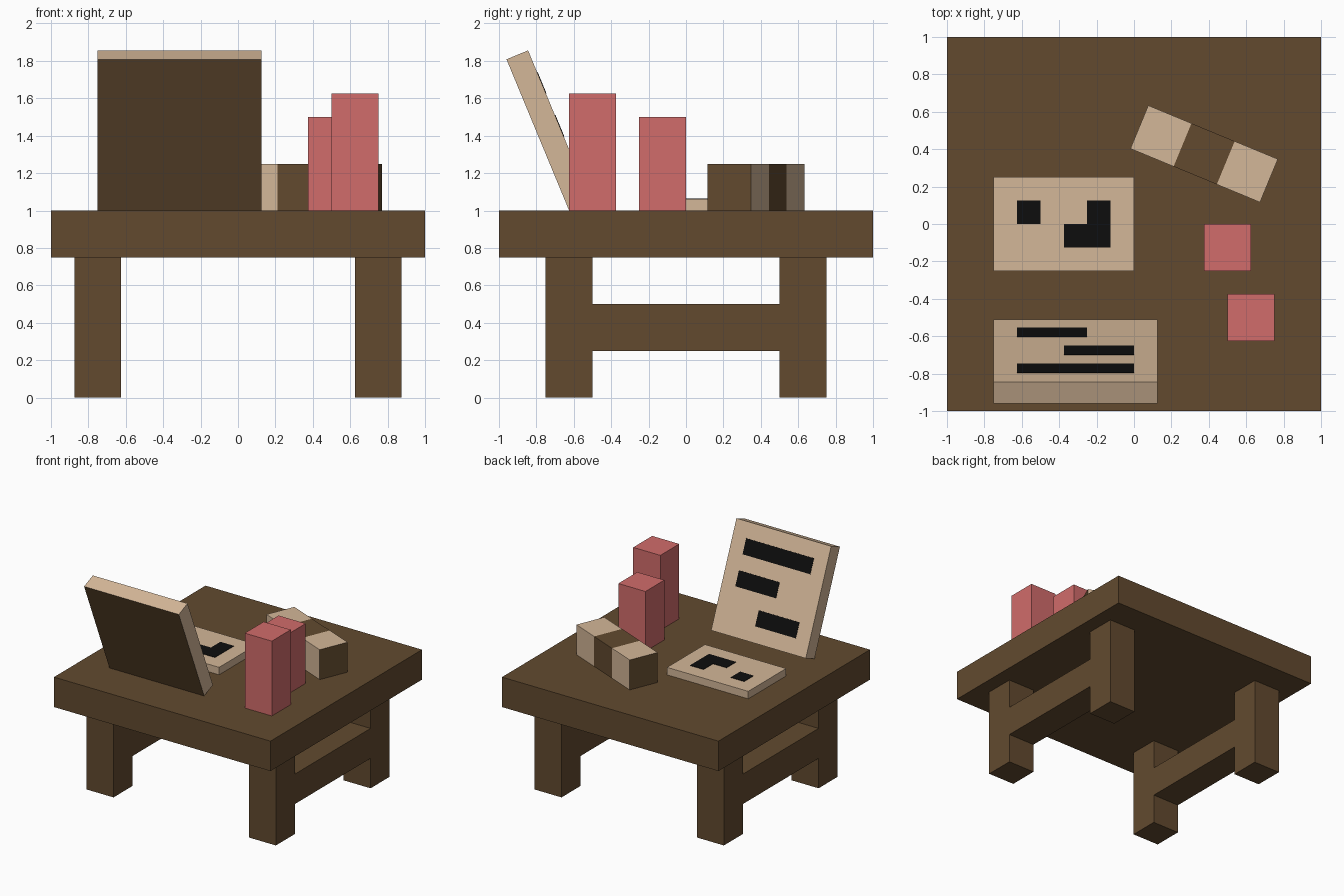
import bpy, bmesh, math
from mathutils import Matrix, Vector

if "Cube" in bpy.data.objects:
    bpy.data.objects.remove(bpy.data.objects["Cube"], do_unlink=True)


def material(name, rgb):
    linear = [((c / 255 + 0.055) / 1.055) ** 2.4 for c in rgb] + [1]
    mat = bpy.data.materials.new(name)
    mat.diffuse_color = linear
    mat.use_nodes = True
    bsdf = next(n for n in mat.node_tree.nodes if n.type == "BSDF_PRINCIPLED")
    bsdf.inputs["Base Color"].default_value = linear
    bsdf.inputs["Roughness"].default_value = 0.9
    return mat


BROWN = material("dark wood", (98, 74, 47))
TAN = material("pale wood", (212, 183, 152))
RED = material("dusty red", (209, 108, 107))
BLACK = material("black ink", (13, 13, 13))


def prism(name, outline, depth, mats, matrix=Matrix(), rule=None):
    """Extrude a flat outline along local z; rule picks a material per local normal."""
    bm = bmesh.new()
    base = bm.faces.new([bm.verts.new((x, y, 0)) for x, y in outline])
    new = bmesh.ops.extrude_face_region(bm, geom=[base])["geom"]
    bmesh.ops.translate(bm, vec=(0, 0, depth),
                        verts=[v for v in new if isinstance(v, bmesh.types.BMVert)])
    bmesh.ops.recalc_face_normals(bm, faces=bm.faces)
    if rule:
        for f in bm.faces:
            f.material_index = rule(f.normal)
    bm.transform(matrix)
    mesh = bpy.data.meshes.new(name)
    bm.to_mesh(mesh)
    bm.free()
    for m in mats:
        mesh.materials.append(m)
    obj = bpy.data.objects.new(name, mesh)
    bpy.context.collection.objects.link(obj)
    return obj


def box(name, x, y, z, mats, matrix=Matrix(), rule=None):
    outline = [(x[0], y[0]), (x[1], y[0]), (x[1], y[1]), (x[0], y[1])]
    lift = Matrix.Translation((0, 0, z[0]))
    return prism(name, outline, z[1] - z[0], mats, matrix @ lift, rule)


# Table top
box("table_top", (-1, 1), (-1, 1), (0.75, 1), [BROWN])

# Two H-shaped leg frames, each a pair of legs joined by a flush rail
half = [(0.5, 0.25), (0.5, 0), (0.75, 0), (0.75, 0.75), (0.5, 0.75), (0.5, 0.5)]
frame = half + [(-y, z) for y, z in reversed(half)]
upright = Matrix(((0, 0, 1, 0), (1, 0, 0, 0), (0, 1, 0, 0), (0, 0, 0, 1)))
for name, x in (("right_leg_frame", -0.875), ("left_leg_frame", 0.625)):
    prism(name, frame, 0.25, [BROWN], Matrix.Translation((x, 0, 0)) @ upright)

# Leaning board with a dark back
TILT = math.radians(22.5)
lean = Matrix.Translation((0, -0.625, 1)) @ Matrix.Rotation(TILT, 4, "X")
box("leaning_board", (-0.75, 0.125), (0, 0.125), (0, 0.875), [TAN, BROWN], lean,
    lambda n: 1 if n.y < -0.5 else 0)

# Ink bars on the board
INK = 0.003
for i, (x, z) in enumerate([((-0.625, -0.25), 0.125), ((-0.375, 0), 0.375),
                            ((-0.625, 0), 0.625)]):
    box(f"board_bar_{i + 1}", x, (0.125, 0.125 + INK), (z, z + 0.125), [BLACK], lean)

# Flat tablet with a square and an L-shaped mark
box("tablet", (-0.75, 0), (-0.25, 0.25), (1, 1.0625), [TAN])
on_tablet = Matrix.Translation((0, 0, 1.0625))
box("tablet_square", (-0.625, -0.5), (0, 0.125), (0, INK), [BLACK], on_tablet)
prism("tablet_corner_mark",
      [(-0.375, -0.125), (-0.125, -0.125), (-0.125, 0.125), (-0.25, 0.125),
       (-0.25, 0), (-0.375, 0)], INK, [BLACK], on_tablet)

# Banded block: pale bands beside a dark middle, with dark ends
turn = Matrix.Translation((0.375, 0.375, 1)) @ Matrix.Rotation(-TILT, 4, "Z")
for name, x, mats in (("block_right_band", -0.375, [TAN, BROWN]),
                      ("block_middle", -0.125, [BROWN, BROWN]),
                      ("block_left_band", 0.125, [TAN, BROWN])):
    box(name, (x, x + 0.25), (-0.125, 0.125), (0, 0.25), mats, turn,
        lambda n: 1 if abs(n.x) > 0.5 else 0)

# Red pillars
box("short_pillar", (0.375, 0.625), (-0.25, 0), (1, 1.5), [RED])
box("tall_pillar", (0.5, 0.75), (-0.625, -0.375), (1, 1.625), [RED])
